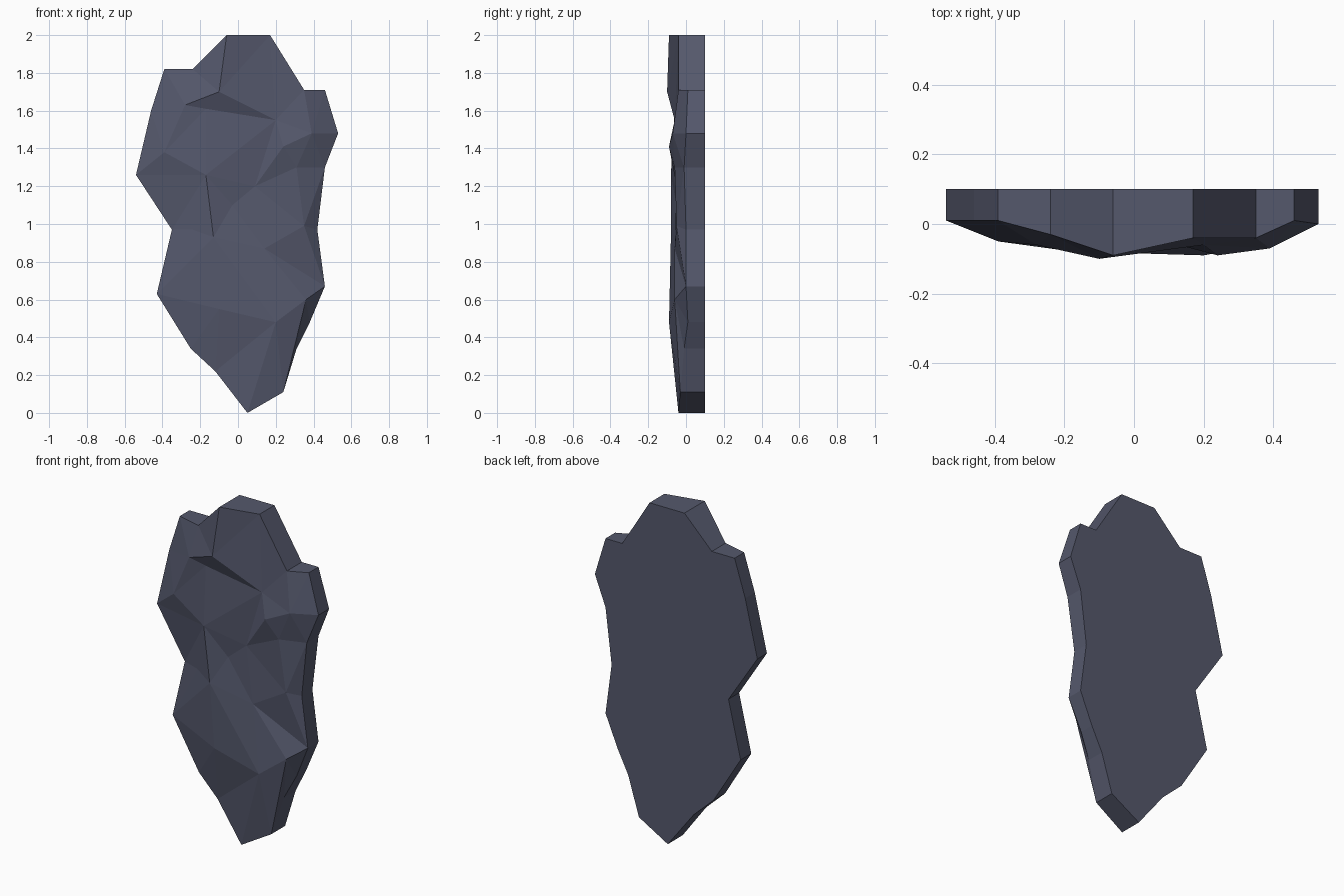
import bpy
import bmesh
from mathutils import Vector
from mathutils.geometry import delaunay_2d_cdt

default_cube = bpy.data.objects.get("Cube")
if default_cube:
    bpy.data.objects.remove(default_cube, do_unlink=True)

BACK = 0.1

# Silhouette of the slab in hundredths: across, height, depth of the front rim
rim = [
    (5, 0, -4), (24, 11, -3), (31, 34, -1), (38, 48, 1), (46, 67, 0),
    (42, 97, 0), (46, 130, -1), (53, 148, 0), (46, 171, 1), (35, 171, -4),
    (17, 200, -4), (-6, 200, -9), (-24, 182, -3), (-39, 182, 1),
    (-46, 160, 1), (-54, 126, 1), (-35, 97, 0), (-43, 63, 0),
    (-25, 34, -1), (-12, 22, -2),
]

# Chipped peaks and hollows on the front face, same units
chips = {
    "shoulder": (-39, 138, -5), "brow": (-28, 163, -6), "crown": (-10, 170, -10),
    "brow_hollow": (-17, 161, -6), "cheek": (20, 155, -6), "hollow": (9, 120, -5),
    "left_knob": (24, 141, -9), "left_corner": (39, 148, -7),
    "ridge_top": (-17, 126, -8), "ridge_foot": (-13, 93, -8),
    "waist": (-3, 110, -5), "waist_left": (35, 99, -5), "belly": (14, 87, -6),
    "keel": (20, 48, -9), "flank": (36, 60, -6), "lower_bulge": (-10, 55, -8),
    "waist_right": (-24, 97, -4), "side_left": (31, 130, -6),
}

# Sharp creases that the facets must follow
creases = [
    ("shoulder", "brow"), ("brow", "crown"), ("shoulder", "brow_hollow"),
    ("brow_hollow", "crown"), ("shoulder", "ridge_top"), ("cheek", "hollow"),
    ("hollow", "left_knob"), ("cheek", "left_knob"), ("ridge_top", "ridge_foot"),
    ("ridge_top", "hollow"), ("waist", "hollow"), ("waist", "ridge_foot"),
    ("left_knob", "left_corner"), ("ridge_foot", "keel"), ("belly", "keel"),
    ("keel", "flank"), ("lower_bulge", "keel"),
]

points = rim + list(chips.values())
names = list(chips)
count = len(rim)
edges = [(i, (i + 1) % count) for i in range(count)]
edges += [(count + names.index(a), count + names.index(b)) for a, b in creases]
edges += [(1, count + names.index("flank")), (0, count + names.index("keel"))]

flat = [Vector((x, z)) / 100 for x, z, depth in points]
verts, _, faces, sources, _, _ = delaunay_2d_cdt(flat, edges, [], 1, 0.0001)

# Faceted front
bm = bmesh.new()
front = []
for position, source in zip(verts, sources):
    depth = points[source[0]][2] / 100 if source else -0.06
    front.append(bm.verts.new((position.x, depth, position.y)))
for face in faces:
    bm.faces.new([front[i] for i in face])

# Straight sides and flat back
open_edges = [e for e in bm.edges if e.is_boundary]
sides = bmesh.ops.extrude_edge_only(bm, edges=open_edges)["geom"]
for item in sides:
    if isinstance(item, bmesh.types.BMVert):
        item.co.y = BACK
back_edges = [e for e in bm.edges if e.is_boundary]
bmesh.ops.contextual_create(bm, geom=back_edges)
bmesh.ops.recalc_face_normals(bm, faces=bm.faces[:])

mesh = bpy.data.meshes.new("rock_slab")
bm.to_mesh(mesh)
bm.free()

# Slate colour
slate = bpy.data.materials.new("slate_grey")
slate.use_nodes = True
colour = (0.09, 0.098, 0.15, 1)
slate.diffuse_color = colour
slate.node_tree.nodes["Principled BSDF"].inputs["Base Color"].default_value = colour
mesh.materials.append(slate)

rock = bpy.data.objects.new("rock_slab", mesh)
bpy.context.collection.objects.link(rock)
